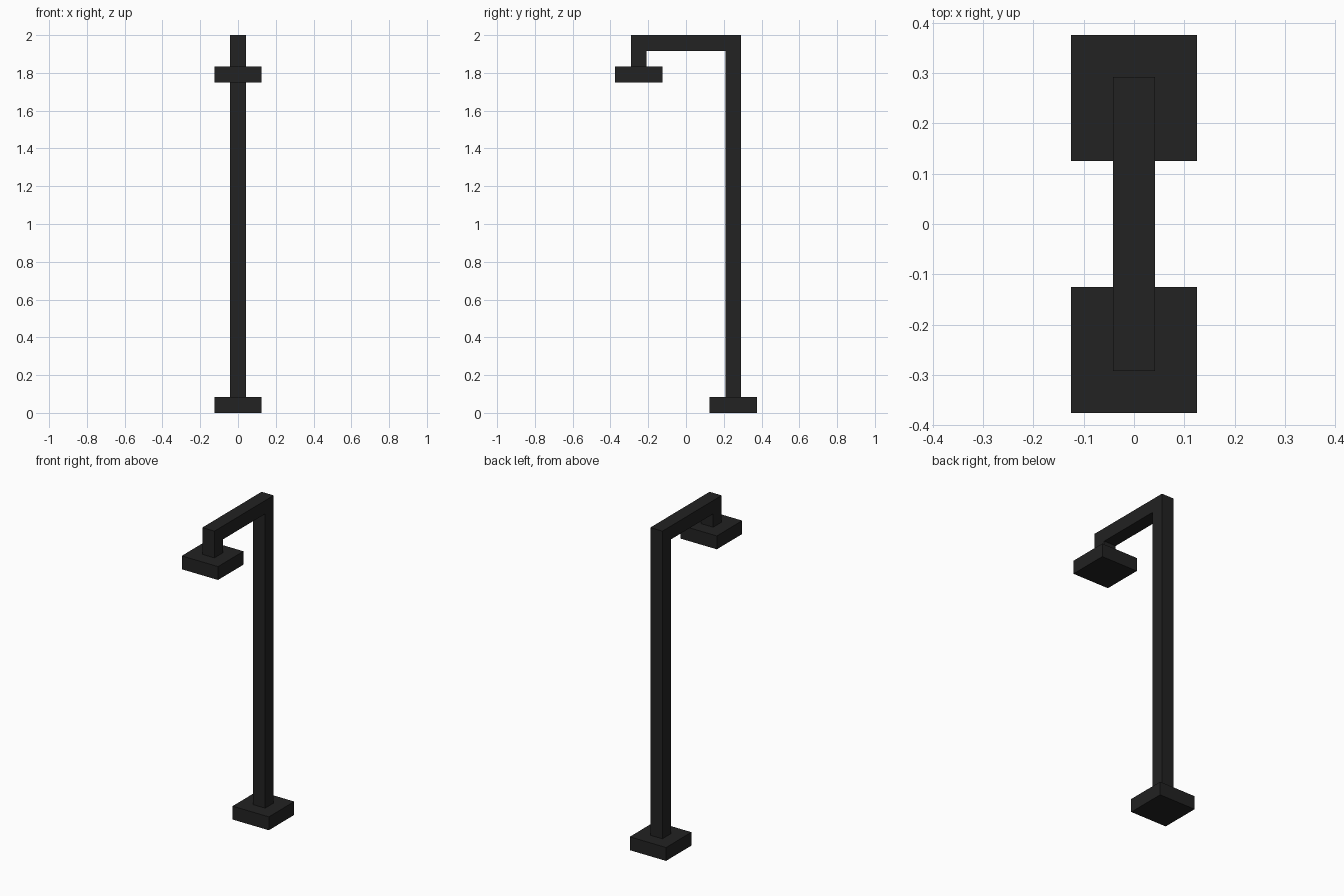
import bpy, bmesh

if "Cube" in bpy.data.objects:
    bpy.data.objects.remove(bpy.data.objects["Cube"])

U = 1 / 12  # grid unit of the blocky model

black = bpy.data.materials.new("matte black")
black.diffuse_color = (0.016, 0.016, 0.016, 1)
black.use_nodes = True
black.node_tree.nodes["Principled BSDF"].inputs["Base Color"].default_value = black.diffuse_color


def finish(name, bm):
    bmesh.ops.recalc_face_normals(bm, faces=bm.faces)
    mesh = bpy.data.meshes.new(name)
    bm.to_mesh(mesh)
    bm.free()
    mesh.materials.append(black)
    bpy.context.collection.objects.link(bpy.data.objects.new(name, mesh))


def slab(name, y, z):
    """Square slab, 3 x 3 x 1 units, with its underside at z."""
    bm = bmesh.new()
    bmesh.ops.create_cube(bm, size=1)
    bmesh.ops.scale(bm, vec=(3 * U, 3 * U, U), verts=bm.verts)
    bmesh.ops.translate(bm, vec=(0, y * U, (z + 0.5) * U), verts=bm.verts)
    finish(name, bm)


# Base plate on the ground and lamp head under the arm
slab("base_plate", 3, 0)
slab("lamp_head", -3, 21)

# Post, arm and hanger: one hook-shaped side profile (y, z), extruded in x
profile = [(3.5, 1), (3.5, 24), (-3.5, 24), (-3.5, 22),
           (-2.5, 22), (-2.5, 23), (2.5, 23), (2.5, 1)]
bm = bmesh.new()
face = bm.faces.new([bm.verts.new((-U / 2, y * U, z * U)) for y, z in profile])
ext = bmesh.ops.extrude_face_region(bm, geom=[face], use_keep_orig=True)
moved = [g for g in ext["geom"] if isinstance(g, bmesh.types.BMVert)]
bmesh.ops.translate(bm, vec=(U, 0, 0), verts=moved)
finish("post_and_arm", bm)
